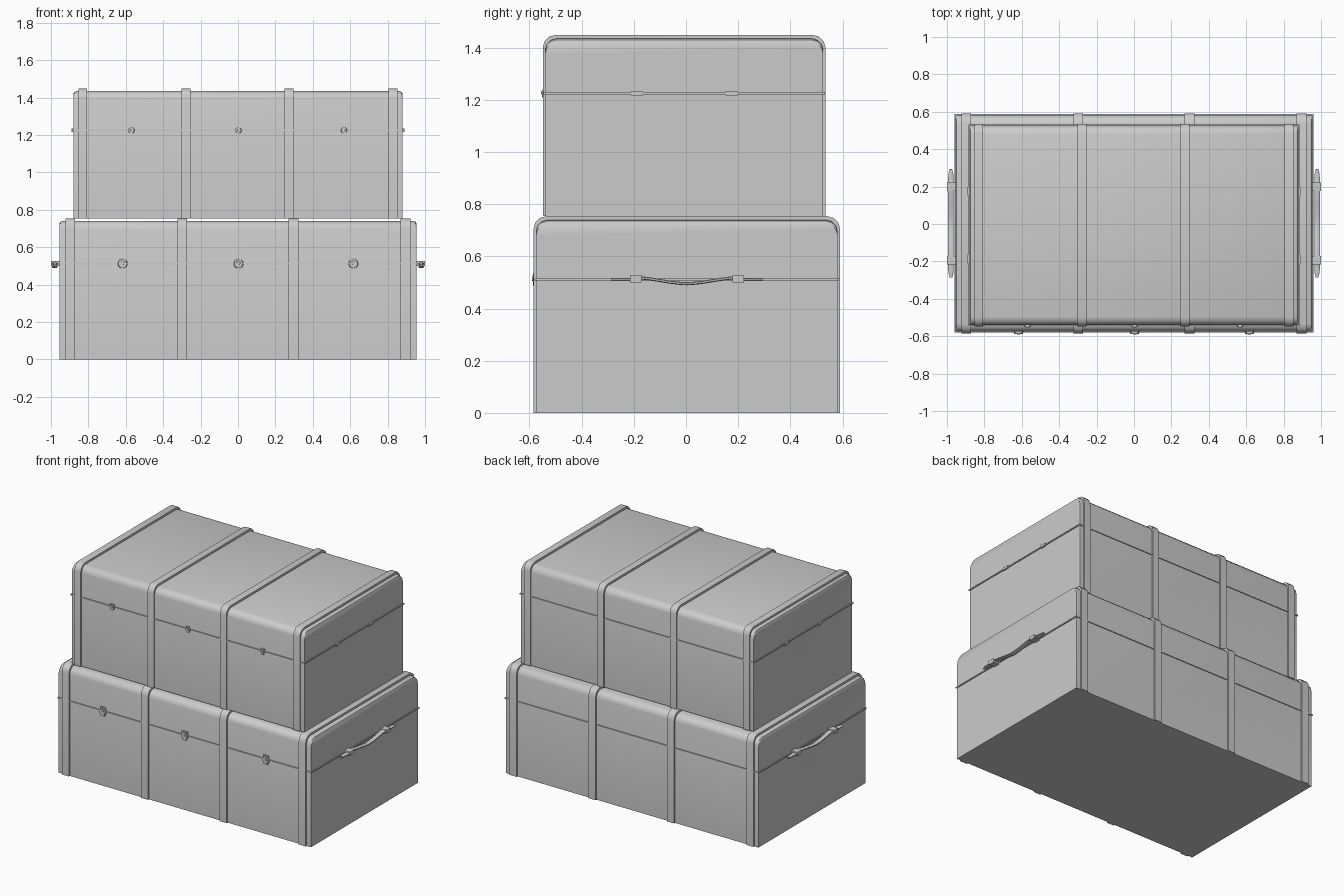
import bpy, bmesh, math
from mathutils import Vector, Matrix

if "Cube" in bpy.data.objects:
    bpy.data.objects.remove(bpy.data.objects["Cube"])


def finish(name, bm):
    bmesh.ops.recalc_face_normals(bm, faces=bm.faces)
    me = bpy.data.meshes.new(name)
    bm.to_mesh(me)
    bm.free()
    ob = bpy.data.objects.new(name, me)
    bpy.context.collection.objects.link(ob)
    bpy.ops.object.select_all(action='DESELECT')
    ob.select_set(True)
    bpy.context.view_layer.objects.active = ob
    bpy.ops.object.shade_smooth_by_angle(angle=math.radians(35))
    return ob


def loft(name, rings, cyclic=False):
    """Skin a list of equal-length point loops."""
    bm = bmesh.new()
    vs = [[bm.verts.new(p) for p in ring] for ring in rings]
    n = len(rings[0])
    for i in range(len(vs) if cyclic else len(vs) - 1):
        a, b = vs[i], vs[(i + 1) % len(vs)]
        for j in range(n):
            k = (j + 1) % n
            bm.faces.new((a[j], a[k], b[k], b[j]))
    if not cyclic:
        bm.faces.new(vs[0])
        bm.faces.new(vs[-1])
    return finish(name, bm)


def arch(hw, z0, top, r, cy):
    """Trunk outline in (y, z): straight sides with rounded top corners."""
    pts = [(cy - hw, z0)]
    for c, start in ((-1, 180), (1, 90)):
        for s in range(4):
            a = math.radians(start - 30 * s)
            pts.append((cy + c * (hw - r) + r * math.cos(a), top - r + r * math.sin(a)))
    return pts + [(cy + hw, z0)]


def box(name, loc, size):
    bm = bmesh.new()
    bmesh.ops.create_cube(bm, size=1, matrix=Matrix.Translation(loc) @ Matrix.Diagonal((*size, 1)))
    return finish(name, bm)


def disc(name, loc, r, depth):
    bm = bmesh.new()
    m = Matrix.Translation(loc) @ Matrix.Rotation(math.pi / 2, 4, 'X')
    bmesh.ops.create_cone(bm, cap_ends=True, segments=16, radius1=r, radius2=r * 0.85, depth=depth, matrix=m)
    for v in bm.verts:  # narrow end faces the front
        v.co.y = v.co.y
    return finish(name, bm)


def trunk(tag, hx, hw, cy, z0, top, seam, t, straps, strap_w, latches, s):
    # body and lid, end edges of the lid softened
    rings = []
    for x, drop in ((-hx, .015), (-hx + .005, .005), (-hx + .016, 0),
                    (hx - .016, 0), (hx - .005, .005), (hx, .015)):
        rings.append([(x, y, z) for y, z in arch(hw, z0, top - drop, .045, cy)])
    loft(tag + "_trunk_body", rings)
    # straps over the trunk
    inner = arch(hw - .002, z0, top - .002, .043, cy)
    outer = arch(hw + t, z0, top + .014, .05, cy)
    for x in straps:
        a, b = x - strap_w / 2, x + strap_w / 2
        loft(tag + "_strap", [[(a, *i), (b, *i), (b, *o), (a, *o)] for i, o in zip(inner, outer)])
    # thin rim along the lid seam
    rim = []
    for d, z in ((-.002, -.004), (.006, -.004), (.006, .004), (-.002, .004)):
        x, y = hx + d, hw + d
        rim.append([(-x, cy - y, seam + z), (x, cy - y, seam + z),
                    (x, cy + y, seam + z), (-x, cy + y, seam + z)])
    loft(tag + "_seam_rim", rim, cyclic=True)
    # latches on the front
    f = cy - hw
    for x in latches:
        box(tag + "_latch_hasp", (x, f - .003, seam + .016 * s), (.042 * s, .01, .026 * s))
        box(tag + "_latch_plate", (x, f - .003, seam - .020 * s), (.030 * s, .01, .024 * s))
        disc(tag + "_latch_disc", (x, f - .005, seam), .027 * s, .014)
        disc(tag + "_latch_knob", (x, f - .011, seam + .004 * s), .011 * s, .010)


trunk("lower", .955, .578, .003, 0, .74, .512, .01,
      (-.897, -.298, .297, .895), .053, (-.617, .003, .617), 1)
trunk("upper", .88, .533, -.007, .754, 1.435, 1.225, .009,
      (-.83, -.277, .272, .828), .048, (-.57, .002, .567), .65)

for sx in (-1, 1):
    # carrying handle, a wavy leather strap tapered at its ends
    rings = []
    for i in range(25):
        y = -.29 + .58 * i / 24
        z = .511 if abs(y) > .2 else .503 - .008 * math.cos(math.pi * y / .2) + .008 * (abs(y) / .2)
        e = min(1, .45 + (.29 - abs(y)) / .06)
        w, h = .015 * e, .006
        cx = .979
        rings.append([(sx * (cx + w * c), y + .003, z + h * d)
                      for c, d in ((-1, -.5), (-.6, -1), (.6, -1), (1, -.5),
                                   (1, .5), (.6, 1), (-.6, 1), (-1, .5))])
    loft("lower_handle", rings)
    # handle brackets
    for y in (-.193, .2):
        box("lower_handle_bracket", (sx * .976, y, .513), (.048, .045, .026))
    for y in (-.187, .175):
        box("upper_handle_bracket", (sx * .884, y, 1.225), (.014, .046, .017))
